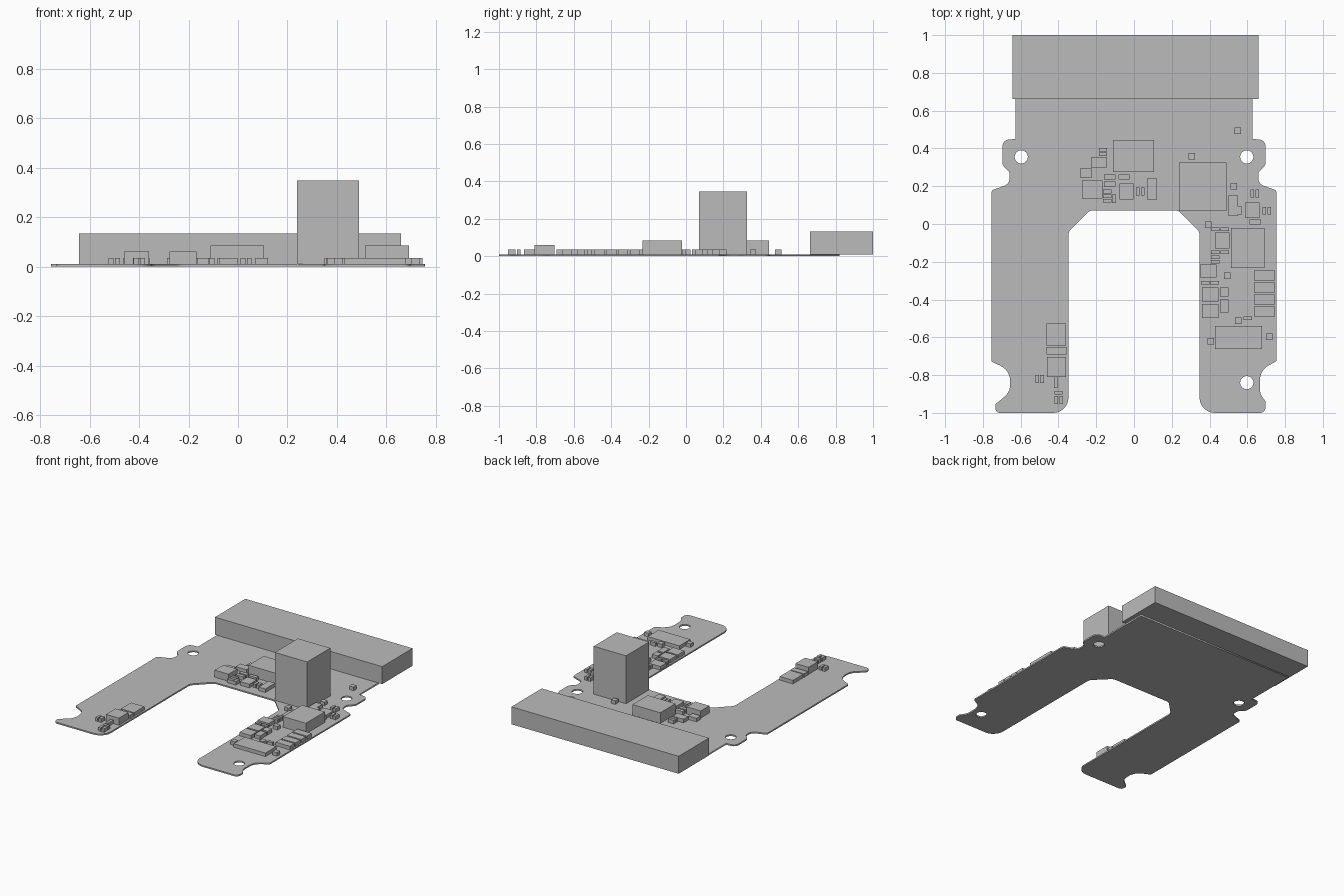
import bpy
import math
from mathutils import Vector

default_cube = bpy.data.objects.get("Cube")
if default_cube:
    bpy.data.objects.remove(default_cube, do_unlink=True)

BOARD_TOP = 0.01
LOW = 0.025

grey = bpy.data.materials.new("plain grey")
grey.use_nodes = True
grey.diffuse_color = (0.5, 0.5, 0.5, 1)
grey.node_tree.nodes["Principled BSDF"].inputs["Base Color"].default_value = grey.diffuse_color


def block(name, x, y, width, depth, height):
    """Box standing on the board, centred on x and y."""
    left, right = x - width / 2, x + width / 2
    front, back = y - depth / 2, y + depth / 2
    low, high = BOARD_TOP, BOARD_TOP + height
    ring = [(left, front), (right, front), (right, back), (left, back)]
    corners = [(*point, low) for point in ring] + [(*point, high) for point in ring]
    sides = [(i, (i + 1) % 4, (i + 1) % 4 + 4, i + 4) for i in range(4)]
    mesh = bpy.data.meshes.new(name)
    mesh.from_pydata(corners, [], sides + [(3, 2, 1, 0), (4, 5, 6, 7)])
    mesh.materials.append(grey)
    part = bpy.data.objects.new(name, mesh)
    bpy.context.collection.objects.link(part)
    return part


def scatter(name, places, width, depth, height=LOW):
    """Equal blocks at several places."""
    for x, y in places:
        block(name, x, y, width, depth, height)


def fillet(corners, steps=6):
    """Closed outline with every corner rounded by its own radius."""
    outline = []
    for i, (x, y, radius) in enumerate(corners):
        here = Vector((x, y))
        before = Vector(corners[i - 1][:2]) - here
        after = Vector(corners[(i + 1) % len(corners)][:2]) - here
        angle = before.angle(after)
        if radius == 0 or angle > math.pi - 0.01:
            outline.append(here)
            continue
        reach = min(radius / math.tan(angle / 2), before.length / 2, after.length / 2)
        radius = reach * math.tan(angle / 2)
        middle = (before.normalized() + after.normalized()).normalized()
        centre = here + middle * (radius / math.sin(angle / 2))
        start = here + before.normalized() * reach - centre
        end = here + after.normalized() * reach - centre
        sweep = start.angle(end)
        for step in range(steps + 1):
            t = step / steps
            outline.append(centre + (start * math.sin((1 - t) * sweep)
                                     + end * math.sin(t * sweep)) / math.sin(sweep))
    return outline


def circle(x, y, radius, sides=24):
    turns = [math.tau * i / sides for i in range(sides)]
    return [Vector((x + radius * math.cos(a), y + radius * math.sin(a))) for a in turns]


def half_outline(foot):
    """One side of the board from the inner arch round to the back corner."""
    arch = [(.235, .072, .05), (.347, -.04, .05), (.347, -1, .08)]
    lug = [(.755, .178, .02), (.658, .212, .06), (.658, .275, .03),
           (.697, .31, .04), (.697, .445, .085), (.628, .45, 0)]
    return arch + foot + lug + [(.628, .82, 0)]


# Board: two legs with scalloped feet, screw lugs and drilled holes
left_foot = [(.697, -1, .06), (.697, -.94, .02), (.667, -.9, .08),
             (.667, -.775, .1), (.755, -.725, .01)]
right_foot = [(.732, -1, .035), (.735, -.955, .015), (.656, -.89, .08),
              (.656, -.775, .1), (.755, -.728, .01)]
left_half = half_outline(left_foot)
right_half = [(-x, y, r) for x, y, r in reversed(half_outline(right_foot))]

drawing = bpy.data.curves.new("board", "CURVE")
drawing.dimensions = "2D"
drawing.fill_mode = "BOTH"
drawing.extrude = BOARD_TOP / 2
drawing.materials.append(grey)
holes = [circle(x, y, .035) for x, y in ((-.597, .355), (.597, .355), (.597, -.84))]
for loop in [fillet(left_half + right_half)] + holes:
    spline = drawing.splines.new("POLY")
    spline.points.add(len(loop) - 1)
    for point, spot in zip(spline.points, loop):
        point.co = (spot.x, spot.y, 0, 1)
    spline.use_cyclic_u = True
board = bpy.data.objects.new("board", drawing)
board.location.z = BOARD_TOP / 2
bpy.context.collection.objects.link(board)
bpy.ops.object.select_all(action="DESELECT")
board.select_set(True)
bpy.context.view_layer.objects.active = board
bpy.ops.object.convert(target="MESH")

# Large parts
block("edge_connector", .008, .831, 1.302, .338, .123)
block("tall_component", .364, .198, .252, .257, .337)
block("back_chip", -.003, .36, .217, .17, .075)
block("leg_chip", .602, -.127, .178, .212, .075)
block("back_inductor", -.222, .183, .109, .096, .05)
block("right_leg_inductor", -.411, -.756, .101, .106, .05)

# Low chips near the arch
block("driver_chip", -.186, .326, .085, .053, LOW)
block("sensor_chip", -.255, .27, .064, .048, LOW)
block("arch_chip", -.04, .172, .074, .085, LOW)
block("arch_long_chip", .095, .186, .053, .111, LOW)

# Low chips on the left leg
block("crystal", .526, .097, .05, .109, LOW)
block("crystal_tab", .562, .072, .022, .042, LOW)
block("lug_chip", .627, .073, .077, .082, LOW)
block("upper_leg_chip", .468, -.088, .077, .085, LOW)
block("inner_leg_chip", .394, -.249, .088, .069, LOW)
scatter("twin_chip", [(.404, -.374), (.404, -.46)], .088, .075)
block("short_capacitor", .478, -.361, .045, .048, LOW)
block("long_capacitor", .478, -.435, .045, .069, LOW)
scatter("stacked_capacitor", [(.69, -.273 - i * .063) for i in range(4)], .111, .053)
block("wide_chip", .553, -.6, .247, .122, LOW)

# Low chips on the right leg
block("right_leg_chip", -.411, -.585, .103, .114, LOW)
block("right_leg_bar", -.411, -.671, .106, .042, LOW)
block("right_leg_resistor", -.414, -.838, .02, .058, LOW)

# Small square pads
scatter("square_pad", [(.55, .493), (.305, .358), (.528, .199), (.393, -.003),
                       (.493, -.273), (.552, -.512), (.406, -.62), (.716, -.597)], .034, .034)

# Small resistors in side by side pairs
for x, y in ((.02, .172), (.626, .162), (.69, .07), (-.513, -.82), (-.412, -.932)):
    scatter("paired_resistor", [(x, y), (x + .026, y)], .019, .041)
block("single_resistor", -.106, .134, .021, .044, LOW)

# Small resistors lying across the board
scatter("cross_resistor", [(-.164, .393), (-.164, .37), (-.142, .172), (-.142, .147),
                           (-.142, .124), (.602, -.498), (-.4, -.894)], .044, .019)
for y in (-.028, -.149, -.312):
    shift = -.052 if y < -.3 else 0
    scatter("leg_resistor", [(.43 + shift, y), (.48 + shift, y)], .044, .018)
scatter("leg_resistor", [(.43, -.175), (.43, -.199)], .044, .018)
scatter("capacitor", [(-.128, .249), (-.053, .249), (-.128, .212), (.642, .01)], .06, .026)
